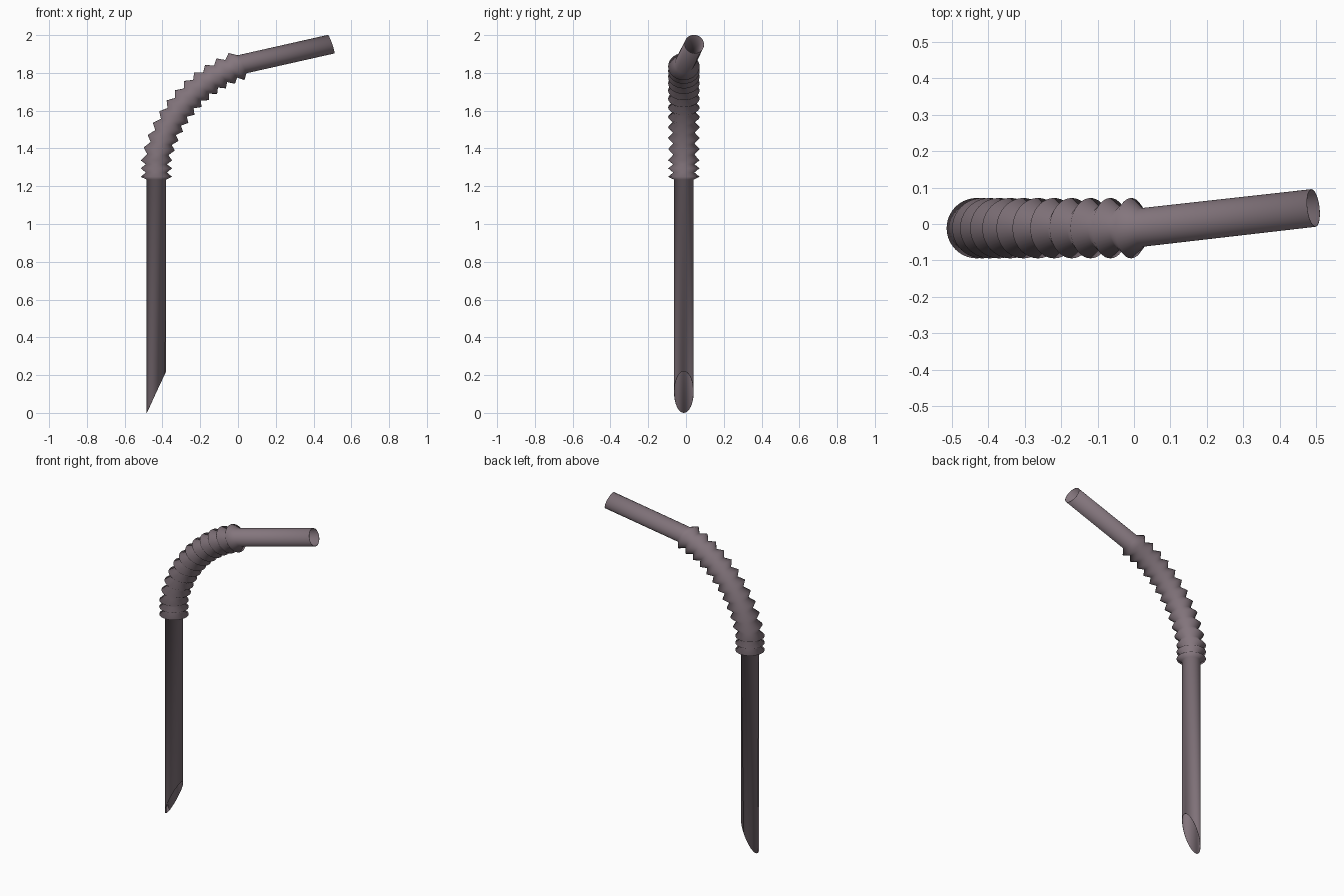
import bpy, math
from mathutils import Vector, Matrix

if "Cube" in bpy.data.objects:
    bpy.data.objects.remove(bpy.data.objects["Cube"])

SEG = 40
TUBE_R, RIDGE_R, VALLEY_R = 0.052, 0.083, 0.056
X0, Y0 = -0.432, -0.0115


def ring(x, y, z, r, tilt=0.0, yaw=0.0):
    """Circle of points, leaned towards +x by tilt, then turned about z by yaw (degrees)."""
    m = (Matrix.Translation((x, y, z)) @ Matrix.Rotation(math.radians(yaw), 4, 'Z')
         @ Matrix.Rotation(math.radians(tilt), 4, 'Y'))
    return [m @ Vector((r * math.cos(a), r * math.sin(a), 0))
            for a in (2 * math.pi * i / SEG for i in range(SEG))]


def loft(name, rings):
    """Open tube skinned through the rings, fully smooth."""
    verts = [p for rg in rings for p in rg]
    faces = []
    for k in range(len(rings) - 1):
        a, b = k * SEG, (k + 1) * SEG
        for i in range(SEG):
            j = (i + 1) % SEG
            faces.append((a + i, a + j, b + j, b + i))
    mesh = bpy.data.meshes.new(name)
    mesh.from_pydata(verts, [], faces)
    mesh.shade_smooth()
    ob = bpy.data.objects.new(name, mesh)
    bpy.context.collection.objects.link(ob)
    return ob


# Lower tube with slanted pointed end
cut = ring(X0, Y0, 0, TUBE_R)
for p in cut:
    p.z = 0.22 * (p.x - X0 + TUBE_R) / (2 * TUBE_R)
rings = [cut, ring(X0, Y0, 1.235, TUBE_R)]

# Ridge centres: three closed ridges, then eleven fanned out along the bend
ridges = [(X0, 1.25, 0), (X0, 1.295, 0), (X0, 1.337, 0)]
x, z = X0, 1.337
for k in range(11):
    heading = math.radians(76 - 5.3 * k)
    x += 0.062 * math.cos(heading)
    z += 0.062 * math.sin(heading)
    ridges.append((x, z, 5.4 * (k + 1)))

# Bellows: ridge and valley rings in turn
for a, b in zip(ridges, ridges[1:]):
    mid = [(p + q) / 2 for p, q in zip(a, b)]
    rings.append(ring(a[0], Y0, a[1], RIDGE_R, a[2]))
    rings.append(ring(mid[0], Y0, mid[1], VALLEY_R, mid[2]))
x, z, tilt = ridges[-1]
rings.append(ring(x, Y0, z, RIDGE_R, tilt))

# Neck and mouthpiece tube
rings.append(ring(x + 0.029, Y0 + 0.002, z + 0.012, 0.053, 64, 3))
rings.append(ring(0.493, 0.044, 1.952, TUBE_R, 71, 6.7))
straw = loft("bendy_straw", rings)

# Thin wall; its smooth rims round off the shading at both ends
wall = straw.modifiers.new("wall", 'SOLIDIFY')
wall.thickness = 0.002
wall.offset = -1

# Dark mauve plastic
mat = bpy.data.materials.new("mauve_plastic")
mat.diffuse_color = (0.23, 0.18, 0.205, 1)
mat.use_nodes = True
mat.node_tree.nodes["Principled BSDF"].inputs["Base Color"].default_value = mat.diffuse_color
straw.data.materials.append(mat)
